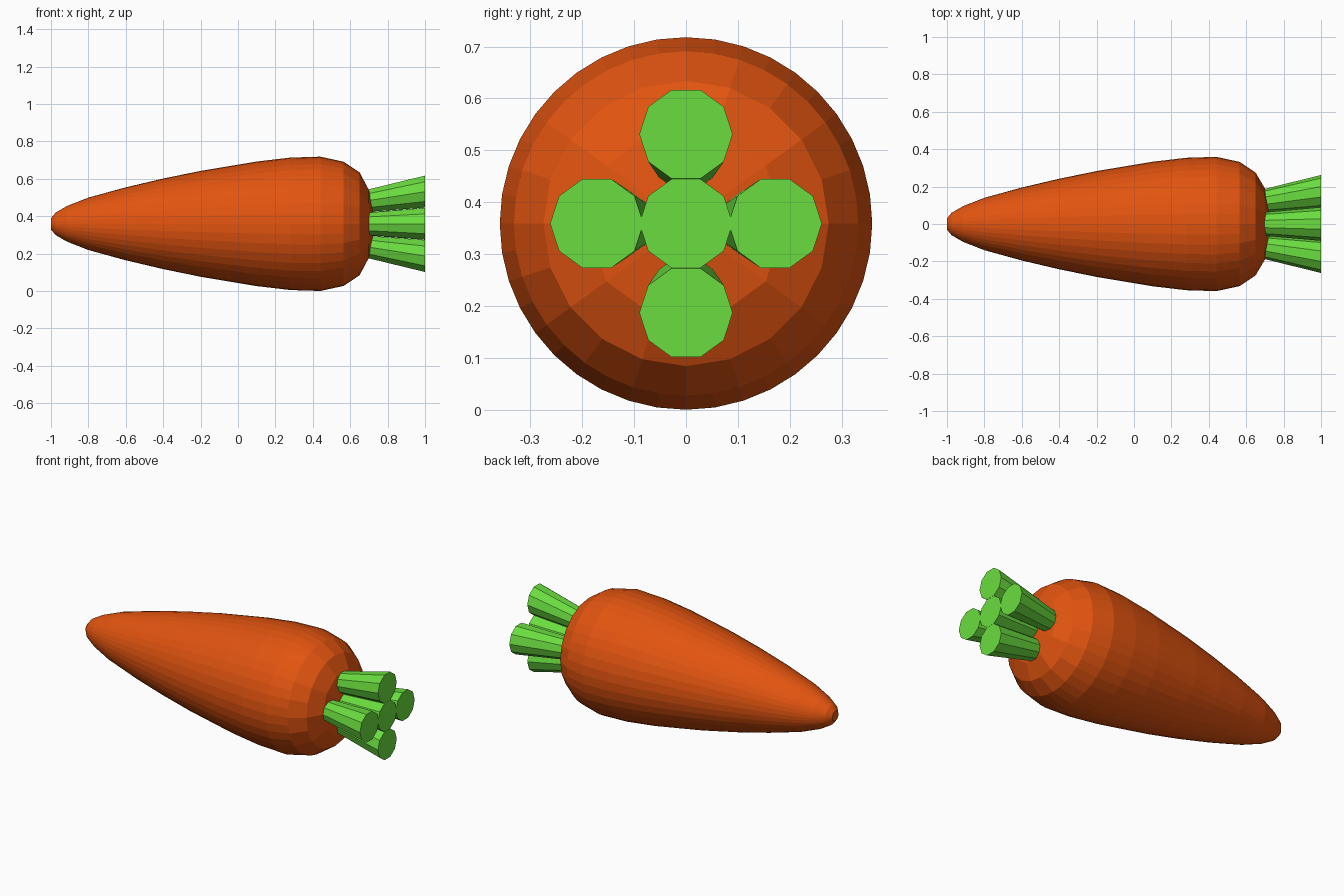
import bpy, bmesh, math

if "Cube" in bpy.data.objects:
    bpy.data.objects.remove(bpy.data.objects["Cube"])

AXIS_Z = 0.359


def material(name, rgb):
    m = bpy.data.materials.new(name)
    m.diffuse_color = (*rgb, 1)
    m.use_nodes = True
    m.node_tree.nodes["Principled BSDF"].inputs["Base Color"].default_value = m.diffuse_color
    return m


orange = material("carrot orange", (0.76, 0.088, 0.005))
green = material("stalk green", (0.145, 0.72, 0.05))


def lathe(name, rings, mat):
    """rings: (x, y, z, radius, sides); a ring may have half the sides of the last."""
    bm = bmesh.new()
    loops = []
    for x, y, z, r, n in rings:
        loops.append([bm.verts.new((x, y + r * math.cos(2 * math.pi * i / n),
                                    z + r * math.sin(2 * math.pi * i / n)))
                      for i in range(n)])
    for a, b in zip(loops, loops[1:]):
        step = len(a) // len(b)
        for i in range(len(b)):
            lower = [a[(i * step + k) % len(a)] for k in range(step + 1)]
            bm.faces.new(lower + [b[(i + 1) % len(b)], b[i]])
    bm.faces.new(loops[0][::-1])
    bm.faces.new(loops[-1])
    bmesh.ops.recalc_face_normals(bm, faces=bm.faces)
    mesh = bpy.data.meshes.new(name)
    bm.to_mesh(mesh)
    bm.free()
    mesh.materials.append(mat)
    obj = bpy.data.objects.new(name, mesh)
    bpy.context.collection.objects.link(obj)
    return obj


# root: tapered body, with coarser facets over the shoulder
profile = [(-1, 0.03, 40), (-0.975, 0.06, 40), (-0.915, 0.095, 40),
           (-0.8, 0.14, 40), (-0.6, 0.195, 40), (-0.4, 0.242, 40),
           (-0.2, 0.283, 40), (0.1, 0.333, 40), (0.28, 0.354, 40),
           (0.44, 0.359, 40), (0.565, 0.332, 40), (0.65, 0.275, 20),
           (0.70, 0.19, 10), (0.72, 0.08, 10)]
lathe("carrot_root", [(x, 0, AXIS_Z, r, n) for x, r, n in profile], orange)

# stalks: one in the middle and four splayed around it
lathe("stalk_middle", [(0.62, 0, AXIS_Z, 0.06, 10), (1, 0, AXIS_Z, 0.09, 10)], green)
for i in range(4):
    dy, dz = round(math.cos(i * math.pi / 2)), round(math.sin(i * math.pi / 2))
    lathe(f"stalk_outer_{i + 1}",
          [(x, dy * off, AXIS_Z + dz * off, r, 10)
           for x, off, r in ((0.62, 0.112, 0.056), (1, 0.172, 0.09))], green)
